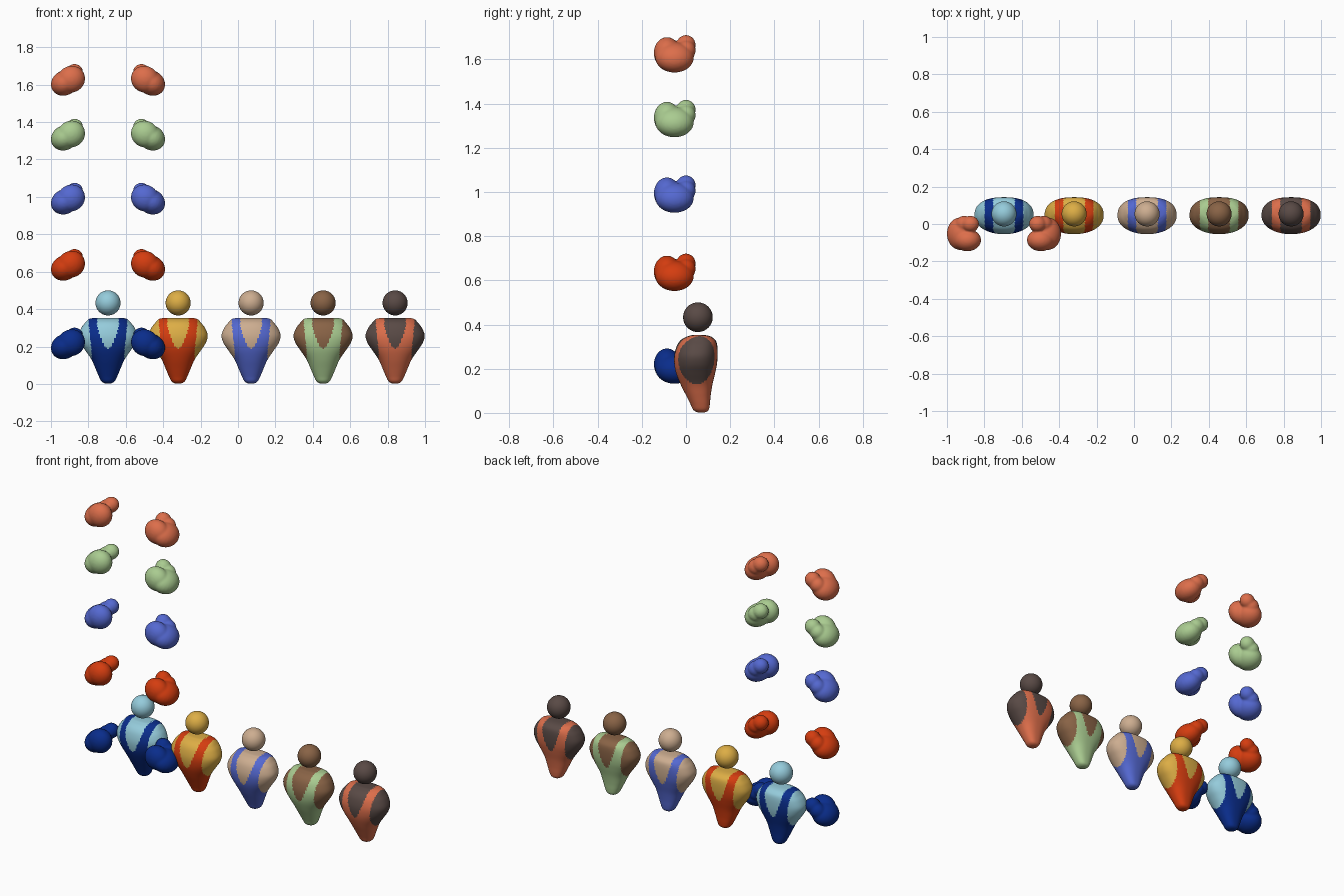
import bpy, bmesh, math
from mathutils import Vector, Matrix

if "Cube" in bpy.data.objects:
    bpy.data.objects.remove(bpy.data.objects["Cube"])


def material(name, rgb):
    m = bpy.data.materials.new(name)
    m.diffuse_color = (*rgb, 1)
    m.use_nodes = True
    m.node_tree.nodes["Principled BSDF"].inputs["Base Color"].default_value = m.diffuse_color
    return m


SUITS = [material("navy", (.003, .026, .26)), material("red_orange", (.66, .046, .005)),
         material("periwinkle", (.09, .14, .64)), material("sage_green", (.40, .60, .28)),
         material("coral", (.72, .156, .07))]
SKINS = [material("light_blue", (.30, .60, .71)), material("gold", (.72, .42, .06)),
         material("tan", (.61, .42, .28)), material("brown", (.25, .125, .061)),
         material("dark_umber", (.10, .068, .06))]

# torso rings: height, half width, front y, back y
RINGS = [(.001, .002, .066, .070), (.004, .020, .048, .090), (.015, .036, .032, .103),
         (.04, .049, .020, .108), (.08, .066, .000, .112), (.13, .088, -.025, .120),
         (.18, .122, -.045, .132), (.22, .148, -.053, .140), (.26, .158, -.053, .143),
         (.30, .143, -.043, .142), (.325, .124, -.028, .136), (.34, .111, -.008, .122),
         (.348, .100, .012, .106), (.352, .075, .028, .085), (.353, .002, .055, .059)]


def smooth_rings(rows, steps):
    out = []
    for i in range(len(rows) - 1):
        a, b, c, d = (Vector(rows[max(0, min(len(rows) - 1, i + k))]) for k in (-1, 0, 1, 2))
        for s in range(steps):
            t = s / steps
            out.append(.5 * (2 * b + (c - a) * t + (2 * a - 5 * b + 4 * c - d) * t * t
                             + (3 * b - a - 3 * c + d) * t ** 3))
    return out + [Vector(rows[-1])]


def is_skin(p):
    """neck opening and bare shoulders, front and back alike"""
    x, z = abs(p.x), p.z
    neck = z > .19 and x < .058 * min(1, (z - .19) / .12) ** .55
    strap_edge = .088 + .015 * max(0, min(1, (z - .18) / .14))
    return neck or (z > .125 and x > strap_edge)


def finish(bm, name, mats, loc):
    bmesh.ops.recalc_face_normals(bm, faces=bm.faces)
    for f in bm.faces:
        f.smooth = True
    me = bpy.data.meshes.new(name)
    bm.to_mesh(me)
    bm.free()
    for m in mats:
        me.materials.append(m)
    ob = bpy.data.objects.new(name, me)
    ob.location = loc
    bpy.context.collection.objects.link(ob)
    return ob


def torso(i, x):
    bm = bmesh.new()
    n, loops = 112, []
    for z, rx, yf, yb in smooth_rings(RINGS, 6):
        ring = []
        for k in range(n):
            a = 2 * math.pi * (k + .5) / n
            c, s = math.cos(a), math.sin(a)
            e = 2 / (2.4 if s > 0 else 2.1)
            px = math.copysign(abs(c) ** e, c) * rx
            py = (yf + yb) / 2 + math.copysign(abs(s) ** e, s) * (yb - yf) / 2
            ring.append(bm.verts.new((px, py, z)))
        loops.append(ring)
    for lo, hi in zip(loops, loops[1:]):
        for k in range(n):
            bm.faces.new((lo[k], lo[(k + 1) % n], hi[(k + 1) % n], hi[k]))
    bm.faces.new(loops[0])
    bm.faces.new(loops[-1])
    for f in bm.faces:
        f.material_index = int(is_skin(f.calc_center_median()))
    finish(bm, f"torso_{i}", [SUITS[i], SKINS[i]], (x, 0, 0))


def head(i, x):
    bm = bmesh.new()
    bmesh.ops.create_uvsphere(bm, u_segments=32, v_segments=20, radius=.067)
    finish(bm, f"head_{i}", [SKINS[i]], (x, .054, .433))


# curled hand: (centre, radii) of lobes, relative to the pair's middle and base height
LOBES = [((-.232, -.052, .068), (.076, .088, .066)),   # outer side
         ((-.197, -.086, .088), (.076, .060, .071)),   # front mass
         ((-.212, .000, .100), (.048, .044, .045)),    # bridge
         ((-.180, .000, .124), (.047, .044, .045))]    # curled tip


def hand(i, side, x, base):
    bm = bmesh.new()
    for c, r in LOBES:
        m = (Matrix.Translation((c[0] * -side, c[1], c[2]))
             @ Matrix.Rotation(math.radians(30) * side, 4, 'Y')
             @ Matrix.Diagonal((*r, 1)))
        bmesh.ops.create_uvsphere(bm, u_segments=24, v_segments=16, radius=1, matrix=m)
    ob = finish(bm, f"hand_{'left' if side < 0 else 'right'}_{i}", [SUITS[i]], (x, 0, base))
    # fuse the lobes into one soft form
    mod = ob.modifiers.new("fuse", 'REMESH')
    mod.mode = 'VOXEL'
    mod.voxel_size = .006
    mod.use_smooth_shade = True
    sm = ob.modifiers.new("soften", 'SMOOTH')
    sm.factor, sm.iterations = .5, 6


# five figures in a row
for i, x in enumerate((-.695, -.32, .07, .455, .84)):
    torso(i, x)
    head(i, x)

# five pairs of hands stacked above the first figure
for i, base in enumerate((.132, .552, .906, 1.248, 1.541)):
    for side in (-1, 1):
        # LOBES describe the -x hand; side mirrors it
        hand(i, side, -.695, base)
